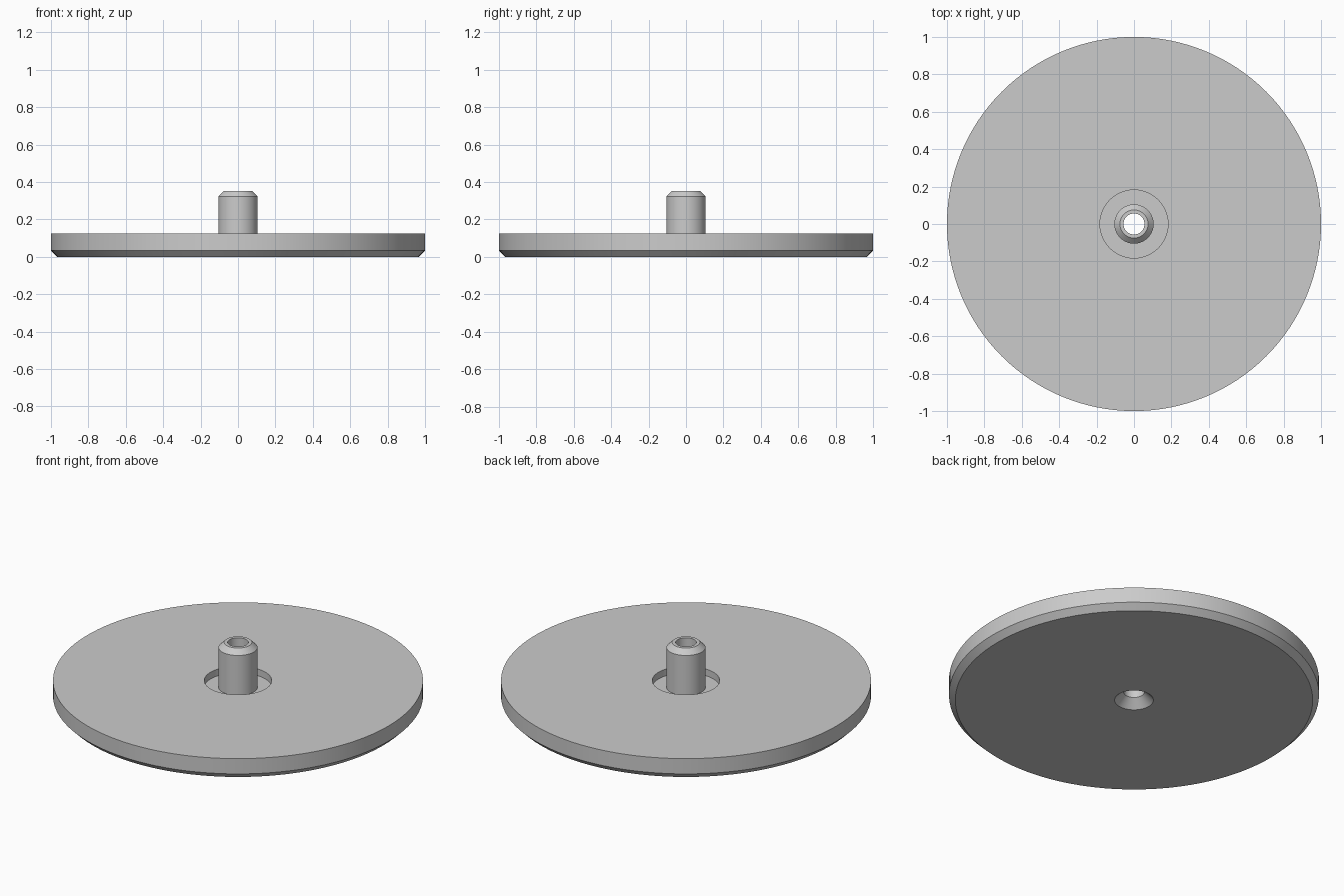
import bpy
import bmesh
import math

cube = bpy.data.objects.get("Cube")
if cube:
    bpy.data.objects.remove(cube, do_unlink=True)

SEGMENTS = 128
RIM, POST, BORE, RECESS = 1.0, 0.105, 0.056, 0.182
PLATE_TOP, RECESS_FLOOR, POST_TOP = 0.125, 0.085, 0.353
RIM_BEVEL, POST_BEVEL = 0.034, 0.03

# Plain grey metal
grey = bpy.data.materials.new("grey_metal")
grey.diffuse_color = (0.6, 0.6, 0.6, 1)
grey.use_nodes = True
grey.node_tree.nodes["Principled BSDF"].inputs["Base Color"].default_value = (0.6, 0.6, 0.6, 1)


def lathe(name, profile):
    """Revolve a closed (radius, height) profile around z."""
    bm = bmesh.new()
    verts = [bm.verts.new((r, 0, z)) for r, z in profile]
    edges = [bm.edges.new((v, verts[i - 1])) for i, v in enumerate(verts)]
    bmesh.ops.spin(bm, geom=verts + edges, cent=(0, 0, 0), axis=(0, 0, 1),
                   angle=math.tau, steps=SEGMENTS, use_merge=True)
    bmesh.ops.remove_doubles(bm, verts=bm.verts[:], dist=0.0001)
    bmesh.ops.recalc_face_normals(bm, faces=bm.faces[:])
    mesh = bpy.data.meshes.new(name)
    bm.to_mesh(mesh)
    bm.free()
    mesh.materials.append(grey)
    obj = bpy.data.objects.new(name, mesh)
    bpy.context.collection.objects.link(obj)
    bpy.ops.object.select_all(action="DESELECT")
    obj.select_set(True)
    bpy.context.view_layer.objects.active = obj
    bpy.ops.object.shade_smooth_by_angle(angle=math.radians(30))
    return obj


# Disc with recessed centre, hollow post and countersunk bore, turned as one piece
lathe("disc_with_post", [
    (POST, 0),                          # countersink mouth
    (RIM - RIM_BEVEL, 0),               # underside
    (RIM, RIM_BEVEL),                   # bevelled rim
    (RIM, PLATE_TOP),
    (RECESS, PLATE_TOP),                # recess around the post
    (RECESS, RECESS_FLOOR),
    (POST, RECESS_FLOOR),
    (POST, POST_TOP - POST_BEVEL),      # post with bevelled tip
    (POST - POST_BEVEL, POST_TOP),
    (BORE, POST_TOP),                   # through bore
    (BORE, POST - BORE),
])
